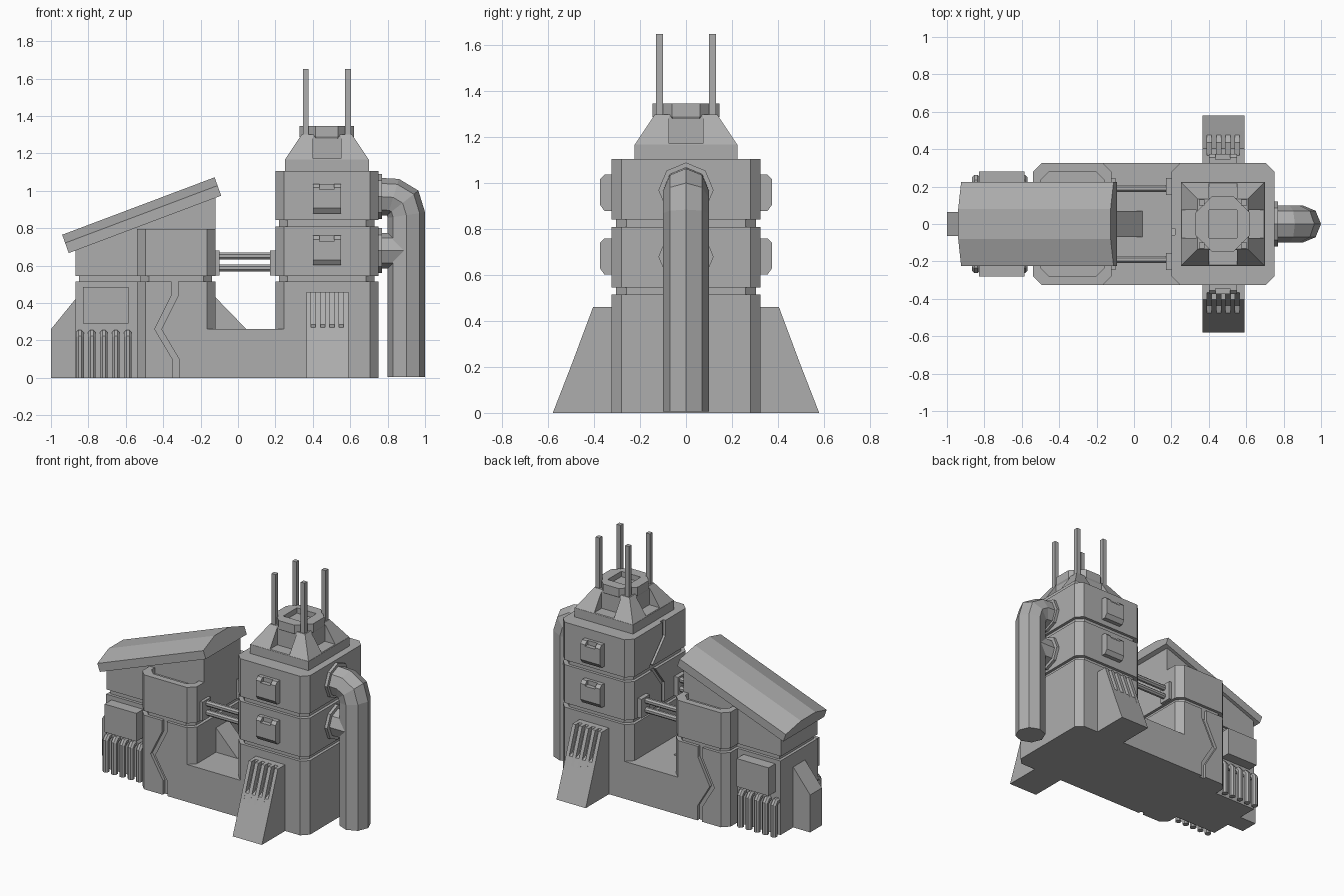
import bpy, bmesh, math
from mathutils import Vector

if "Cube" in bpy.data.objects:
    bpy.data.objects.remove(bpy.data.objects["Cube"])

mat = bpy.data.materials.new("concrete_grey")
mat.diffuse_color = (0.42, 0.42, 0.42, 1)
mat.use_nodes = True
mat.node_tree.nodes["Principled BSDF"].inputs["Base Color"].default_value = mat.diffuse_color


def finish(name, bm):
    bmesh.ops.recalc_face_normals(bm, faces=bm.faces[:])
    me = bpy.data.meshes.new(name)
    bm.to_mesh(me)
    bm.free()
    me.materials.append(mat)
    ob = bpy.data.objects.new(name, me)
    bpy.context.collection.objects.link(ob)
    return ob


def loft(name, rings):
    """Skin a list of equal-length point rings and cap both ends."""
    bm = bmesh.new()
    vs = [[bm.verts.new(p) for p in r] for r in rings]
    n = len(vs[0])
    for a, b in zip(vs, vs[1:]):
        for i in range(n):
            bm.faces.new((a[i], a[(i + 1) % n], b[(i + 1) % n], b[i]))
    bm.faces.new(vs[0])
    bm.faces.new(vs[-1])
    return finish(name, bm)


def box(name, x0, x1, y0, y1, z0, z1):
    return loft(name, [[(x0, y0, z), (x1, y0, z), (x1, y1, z), (x0, y1, z)] for z in (z0, z1)])


def chamfered(name, x0, x1, h, z0, z1, c=0.045):
    """Upright block, symmetric in y, with cut vertical corners."""
    p = [(x0 + c, -h), (x1 - c, -h), (x1, -h + c), (x1, h - c),
         (x1 - c, h), (x0 + c, h), (x0, h - c), (x0, -h + c)]
    return loft(name, [[(x, y, z) for x, y in p] for z in (z0, z1)])


def prism_xz(name, pts, y0, y1):
    return loft(name, [[(x, y, z) for x, z in pts] for y in (y0, y1)])


def prism_yz(name, pts, x0, x1, s=1):
    return loft(name, [[(x, s * y, z) for y, z in pts] for x in (x0, x1)])


def tube(name, path, r, n=8, turn=0.0):
    """Sweep a polygon along a path that lies in one upright plane."""
    path = [Vector(p) for p in path]
    d = path[-1] - path[0]
    side = Vector((0, 1, 0)) if abs(d.x) > abs(d.y) else Vector((1, 0, 0))
    rings = []
    for i, p in enumerate(path):
        a = (p - path[max(i - 1, 0)]).normalized()
        b = (path[min(i + 1, len(path) - 1)] - p).normalized()
        t = (a + b).normalized()
        k = 1 / max(t.dot(b if b.length else a), 0.5)
        up = side.cross(t)
        rings.append([p + side * r * math.cos(turn + 2 * math.pi * j / n)
                      + up * r * k * math.sin(turn + 2 * math.pi * j / n) for j in range(n)])
    return loft(name, rings)


def cut(ob, cutter):
    m = ob.modifiers.new("cut", 'BOOLEAN')
    m.operation, m.object, m.solver = 'DIFFERENCE', cutter, 'EXACT'
    bpy.context.view_layer.objects.active = ob
    bpy.ops.object.modifier_apply(modifier="cut")
    bpy.data.objects.remove(cutter)


# low platform joining the two halves
box("platform", -0.2, 0.3, -0.325, 0.325, 0, 0.26)

# tower storeys with recessed joints
chamfered("tower_base", 0.2, 0.75, 0.325, 0, 0.515)
chamfered("tower_core", 0.22, 0.73, 0.305, 0.45, 1.0)
storeys = [chamfered("tower_lower_storey", 0.2, 0.75, 0.325, 0.545, 0.81),
           chamfered("tower_upper_storey", 0.2, 0.75, 0.325, 0.843, 1.105)]
# zigzag seam on the inner side of the tower
seam = [(-0.06, 1.2), (-0.06, 1.0), (0.08, 0.85), (-0.05, 0.68), (-0.05, 0.4)]
for ob in storeys:
    pts = seam + [(y + 0.035, z) for y, z in reversed(seam)]
    cut(ob, prism_yz("seam_cutter", pts, 0.1, 0.218))

# tower crown: collar, notched frustum, drum and masts
cx = 0.475
box("crown_collar", cx - 0.225, cx + 0.225, -0.225, 0.225, 1.1, 1.168)
crown = loft("crown_frustum", [[(cx + a * h, b * h, z) for a, b in ((-1, -1), (1, -1), (1, 1), (-1, 1))]
                               for h, z in ((0.225, 1.165), (0.135, 1.3))])
for s in (-1, 1):
    y = sorted((s * 0.14, s * 0.3))
    cut(crown, box("notch_cutter", cx - 0.075, cx + 0.075, y[0], y[1], 1.172, 1.4))
    cut(crown, box("notch_cutter", cx + y[0], cx + y[1], -0.075, 0.075, 1.172, 1.4))
drum = loft("crown_drum", [[(cx + r * math.cos(math.pi * (j + 0.5) / 4), r * math.sin(math.pi * (j + 0.5) / 4), z)
                            for j in range(8)] for r, z in ((0.11, 1.22), (0.158, 1.29), (0.158, 1.347))])
cut(drum, box("drum_cutter", cx - 0.075, cx + 0.075, -0.075, 0.075, 1.31, 1.5))
for x in (0.363, 0.588):
    for y in (-0.115, 0.115):
        box("mast", x - 0.015, x + 0.015, y - 0.015, y + 0.015, 1.25, 1.65)

for s in (-1, 1):
    # vent boxes on the tower walls
    for z in (0.957, 0.68):
        p = [(0.31, z + 0.08), (0.355, z + 0.08), (0.375, z + 0.06),
             (0.375, z - 0.05), (0.355, z - 0.078), (0.31, z - 0.078)]
        vent = prism_yz("wall_vent", p, 0.4, 0.55, s)
        ys = sorted((s * 0.345, s * 0.4))
        cut(vent, box("vent_cutter", 0.437, 0.513, ys[0], ys[1], z + 0.05, z + 0.1))
    # sloped tower buttress with fins
    prism_yz("buttress", [(0.3, 0), (0.58, 0), (0.475, 0.27), (0.435, 0.285), (0.365, 0.46), (0.3, 0.46)],
             0.365, 0.59, s)
    for i in range(5):
        x = 0.365 + i * 0.05
        prism_yz("buttress_fin", [(0.31, 0.2), (0.502, 0.2), (0.405, 0.46), (0.31, 0.46)], x, x + 0.025, s)

# big drain pipe on the right end
tube("drain_pipe", [(0.74, 0, 0.97), (0.83, 0, 0.965), (0.88, 0, 0.935), (0.9, 0, 0.87), (0.9, 0, 0.005)], 0.1)
tube("drain_branch", [(0.74, 0, 0.68), (0.9, 0, 0.68)], 0.095)
for z in (0.97, 0.68):
    tube("pipe_flange", [(0.74, 0, z), (0.77, 0, z)], 0.12)

# left block: lower part with zigzag seams, joint, hollow-topped upper part
lower = chamfered("block_base", -0.54, -0.12, 0.325, 0, 0.515)
crack = [(-0.355, 0.6), (-0.355, 0.44), (-0.445, 0.26), (-0.35, 0.1), (-0.35, -0.1)]
crack = crack + [(x + 0.035, z) for x, z in reversed(crack)]
cut(lower, prism_xz("crack_cutter", crack, -0.4, -0.303))
cut(lower, prism_xz("crack_cutter", crack, 0.303, 0.4))
chamfered("block_joint", -0.52, -0.14, 0.305, 0.45, 0.6)
upper = chamfered("block_upper", -0.54, -0.12, 0.325, 0.545, 0.795)
cut(upper, chamfered("rim_cutter", -0.5, -0.16, 0.28, 0.755, 0.9))

# house behind the block, with pitched roof slab
box("house_base", -0.87, -0.3, -0.205, 0.205, 0, 0.515)
box("house_joint", -0.85, -0.3, -0.185, 0.185, 0.5, 0.56)
prism_xz("house_upper", [(-0.87, 0.545), (-0.12, 0.545), (-0.12, 0.98), (-0.87, 0.7)], -0.2, 0.2)
ends = [((-0.94, 0.765), (-0.905, 0.667)), ((-0.125, 1.072), (-0.09, 0.974))]
section = [(-0.225, 1), (-0.225, 0.45), (-0.08, 0), (0.08, 0), (0.225, 0.45), (0.225, 1)]
loft("roof", [[(a[0] + (b[0] - a[0]) * t, y, a[1] + (b[1] - a[1]) * t) for y, t in section] for a, b in ends])

# end buttress and inner wedge
prism_xz("end_buttress", [(-1, 0), (-0.86, 0), (-0.86, 0.43), (-0.87, 0.42), (-1, 0.26)], -0.065, 0.065)
prism_xz("inner_wedge", [(-0.14, 0.25), (0.045, 0.25), (0.045, 0.26), (-0.12, 0.43), (-0.14, 0.43)], -0.07, 0.07)

for s in (-1, 1):
    # radiator box and its bent pipes
    y = sorted((s * 0.19, s * 0.28))
    box("radiator_box", -0.83, -0.585, y[0], y[1], 0.29, 0.485)
    for i in range(5):
        x = -0.845 + i * 0.064
        tube("radiator_pipe", [(x, s * 0.19, 0.235), (x, s * 0.225, 0.235), (x, s * 0.242, 0.215), (x, s * 0.242, 0)],
             0.022, 8, math.pi / 8)
    # connecting rods with end brackets
    for z in (0.588, 0.652):
        tube("link_rod", [(-0.14, s * 0.19, z), (0.22, s * 0.19, z)], 0.02, 8, math.pi / 8)
    y = sorted((s * 0.155, s * 0.245))
    box("link_bracket_left", -0.13, -0.1, y[0], y[1], 0.548, 0.68)
    box("link_bracket_right", 0.17, 0.21, y[0], y[1], 0.548, 0.68)
